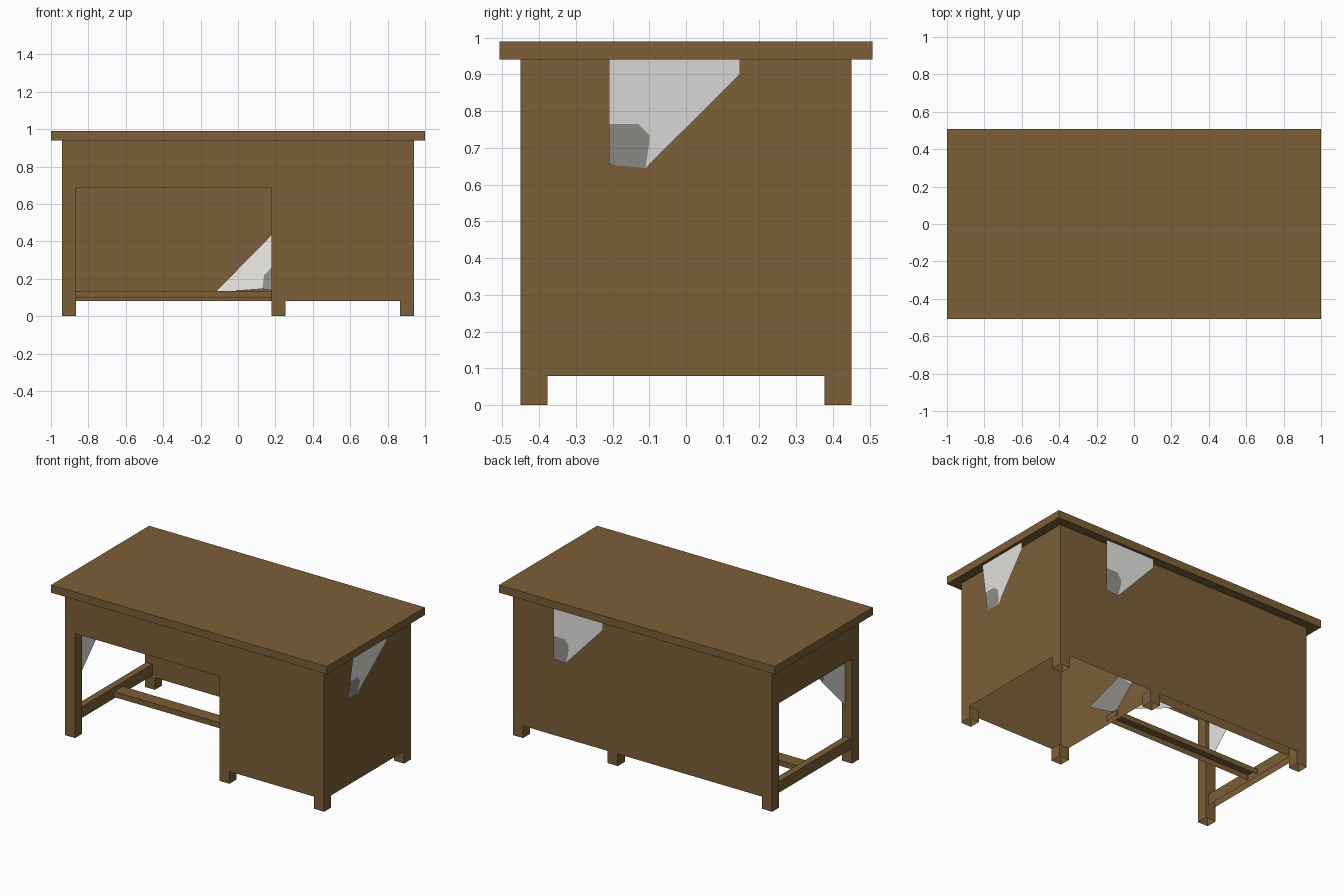
import bpy, bmesh

if "Cube" in bpy.data.objects:
    bpy.data.objects.remove(bpy.data.objects["Cube"])


def material(name, rgb):
    m = bpy.data.materials.new(name)
    m.diffuse_color = (*rgb, 1.0)
    m.use_nodes = True
    m.node_tree.nodes["Principled BSDF"].inputs["Base Color"].default_value = m.diffuse_color
    return m


WOOD = material("brown wood", (0.200, 0.116, 0.038))
WEB = material("pale web", (0.78, 0.77, 0.75))
WEB_DARK = material("grey web", (0.29, 0.28, 0.26))


def finish(name, bm, mats):
    me = bpy.data.meshes.new(name)
    bm.to_mesh(me)
    bm.free()
    for m in mats:
        me.materials.append(m)
    ob = bpy.data.objects.new(name, me)
    bpy.context.collection.objects.link(ob)
    return ob


def box(name, x, y, z, bottom=False, top=True):
    """Wooden box given by its (min, max) ranges; ends may be left open."""
    bm = bmesh.new()
    bmesh.ops.create_cube(bm, size=1)
    bm.normal_update()
    drop = [f for f in bm.faces
            if (f.normal.z < -0.5 and not bottom) or (f.normal.z > 0.5 and not top)]
    for v in bm.verts:
        v.co = [r[0] if c < 0 else r[1] for c, r in zip(v.co, (x, y, z))]
    bmesh.ops.delete(bm, geom=drop, context="FACES_ONLY")
    return finish(name, bm, [WOOD])


def web(name, place, pale, dark):
    """Flat web sheet: two 2D outlines placed in space by a function."""
    bm = bmesh.new()
    for i, outline in enumerate((pale, dark)):
        f = bm.faces.new([bm.verts.new(place(a, b)) for a, b in outline])
        f.material_index = i
    return finish(name, bm, [WEB, WEB_DARK])


LEG = 0.073
X, Y = 0.94, 0.45
CAB = 0.18          # left side of the cabinet
TOP = 0.94          # underside of the table top
FLOOR = 0.08
APRON = 0.685

# Table top
box("table_top", (-1, 1), (-0.508, 0.508), (TOP, 0.99), bottom=True)

# Cabinet shell, open below, with four short feet
box("cabinet", (CAB, X), (-Y, Y), (FLOOR, TOP), top=False)
for x0 in (CAB, X - LEG):
    for y0, side in ((-Y, "front"), (Y - LEG, "back")):
        box(f"{side}_cabinet_foot", (x0, x0 + LEG), (y0, y0 + LEG),
            (0, FLOOR), top=False)

# Left legs
for y0, side in ((-Y, "front"), (Y - LEG, "back")):
    box(f"{side}_left_leg", (-X, -X + LEG), (y0, y0 + LEG), (0, TOP), top=False)

# Hollow panels round the knee space, as deep as the legs
box("back_panel", (-X + LEG, CAB), (Y - LEG, Y), (FLOOR, TOP), top=False)
box("front_apron", (-X + LEG, CAB), (-Y, -Y + LEG), (APRON, TOP), top=False)
box("left_apron", (-X, -X + LEG), (-Y + LEG, Y - LEG), (APRON, TOP), top=False)

# Stretcher and foot rail
box("left_stretcher", (-0.93, -0.885), (-Y + LEG, Y - LEG), (0.09, 0.163))
box("foot_rail", (-0.89, CAB + 0.012), (-0.02, 0.07), (0.10, 0.135))

# Web on the right side, leaning outwards at the top
web("right_web", lambda a, b: (0.943 + (b - 0.645) * 0.128, a, b),
    [(-0.21, 0.765), (-0.13, 0.765), (-0.10, 0.735), (-0.10, 0.715),
     (-0.11, 0.645), (0.147, 0.90), (0.147, 0.94), (-0.21, 0.94)],
    [(-0.21, 0.655), (-0.11, 0.645), (-0.10, 0.715), (-0.10, 0.735),
     (-0.13, 0.765), (-0.21, 0.765)])

# Web on the back
web("back_web", lambda a, b: (a, 0.488, b),
    [(0.618, 0.75), (0.54, 0.75), (0.51, 0.715), (0.51, 0.68),
     (0.53, 0.595), (0.26, 0.885), (0.26, 0.94), (0.618, 0.94)],
    [(0.618, 0.60), (0.53, 0.595), (0.51, 0.68), (0.51, 0.715),
     (0.54, 0.75), (0.618, 0.75)])

# Web hanging behind the front left leg
web("left_web", lambda a, b: (-0.888, a, b),
    [(-0.41, 0.36), (-0.38, 0.365), (-0.15, 0.60), (-0.17, 0.72),
     (-0.17, 0.93), (-0.41, 0.93)],
    [(-0.15, 0.60), (-0.06, 0.70), (-0.06, 0.80), (-0.17, 0.72)])

# Web across the low back corner of the knee space, its tip inside the cabinet
web("corner_web",
    lambda a, b: (a, b, 0.15 + 1.017 * (a - 0.18) + 0.93 * (b - 0.07)),
    [(0.13, 0.12), (0.14, 0.19), (0.18, 0.19), (0.247, 0.162),
     (0.19, 0.385), (-0.13, 0.385)],
    [(0.20, 0.032), (0.302, -0.047), (0.247, 0.162), (0.18, 0.19),
     (0.14, 0.19), (0.13, 0.12)])
